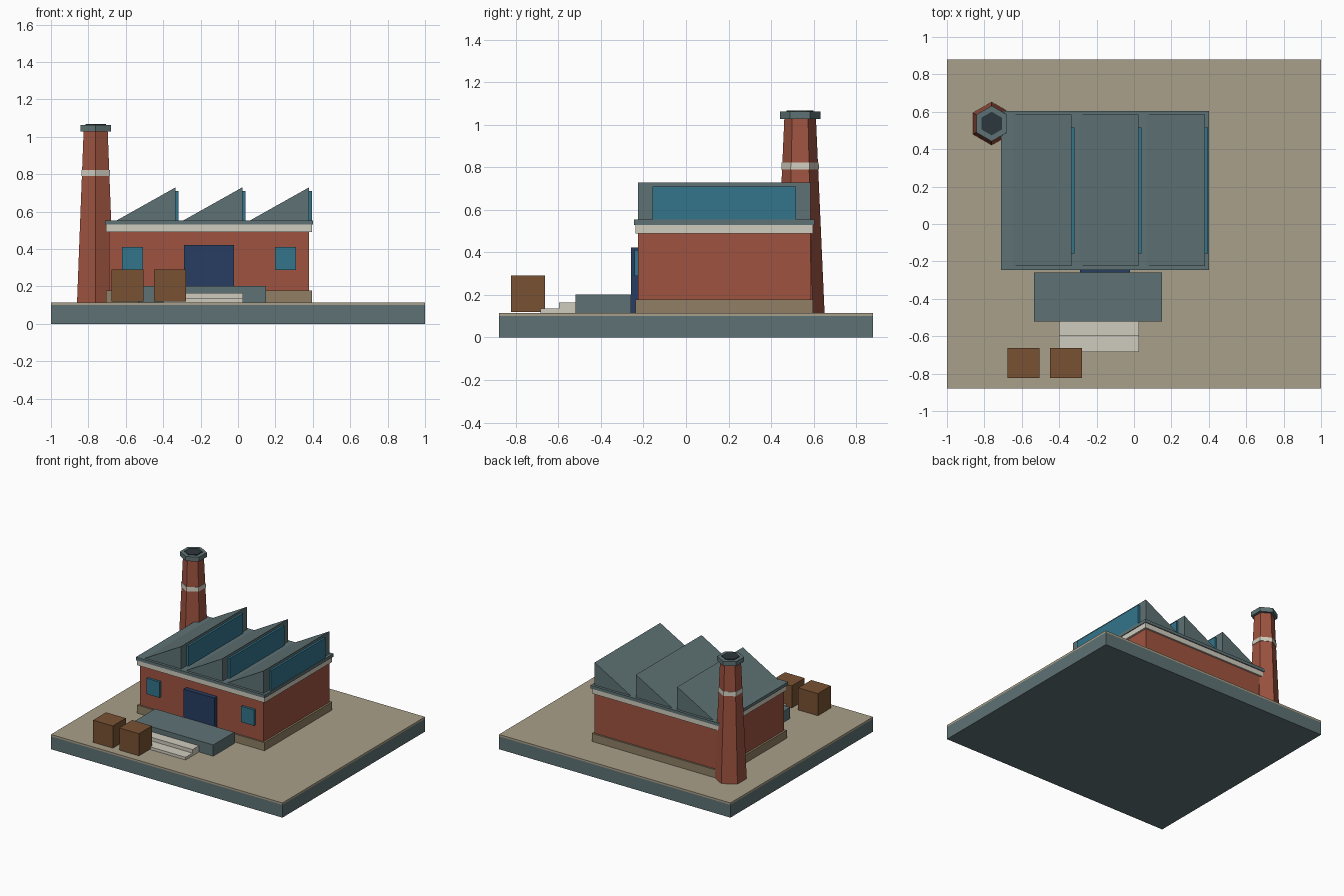
import bpy, bmesh, math

if "Cube" in bpy.data.objects:
    bpy.data.objects.remove(bpy.data.objects["Cube"])


def material(name, r, g, b):
    m = bpy.data.materials.new(name)
    m.diffuse_color = [(c / 255) ** 2.2 for c in (r, g, b)] + [1]
    m.use_nodes = True
    m.node_tree.nodes["Principled BSDF"].inputs["Base Color"].default_value = m.diffuse_color
    return m


SLATE = material("slate", 95, 114, 116)
SAND = material("sand", 168, 158, 136)
STONE = material("stone", 142, 126, 100)
BRICK = material("brick", 157, 84, 66)
CREAM = material("cream", 206, 202, 188)
GLASS = material("glass", 54, 116, 138)
NAVY = material("navy", 44, 64, 98)
WOOD = material("wood", 120, 82, 54)
SOOT = material("soot", 48, 58, 62)


def finish(name, bm, mat):
    bmesh.ops.recalc_face_normals(bm, faces=bm.faces)
    me = bpy.data.meshes.new(name)
    bm.to_mesh(me)
    bm.free()
    me.materials.append(mat)
    ob = bpy.data.objects.new(name, me)
    bpy.context.collection.objects.link(ob)
    return ob


def box(name, x, y, z, mat):
    """Box from (min, max) ranges."""
    bm = bmesh.new()
    bmesh.ops.create_cube(bm, size=1)
    for v in bm.verts:
        v.co = [(a + b) / 2 + c * (b - a) for (a, b), c in zip((x, y, z), v.co)]
    return finish(name, bm, mat)


def hexagon(name, r1, r2, z1, z2, mat, cx=-0.761, cy=0.537):
    """Tapered six-sided drum with corners facing front and back."""
    bm = bmesh.new()
    rings = []
    for r, z in ((r1, z1), (r2, z2)):
        angles = [math.radians(30 + 60 * i) for i in range(6)]
        rings.append([bm.verts.new((cx + r * math.cos(a), cy + r * math.sin(a), z)) for a in angles])
    low, high = rings
    bm.faces.new(low)
    bm.faces.new(high)
    for i in range(6):
        j = (i + 1) % 6
        bm.faces.new((low[i], low[j], high[j], high[i]))
    return finish(name, bm, mat)


def tooth(name, x0, x1, y0, y1, z0, z1, mat):
    """Triangular roof prism, upright on its right side."""
    bm = bmesh.new()
    f = bm.faces.new([bm.verts.new(p) for p in ((x0, y0, z0), (x1, y0, z0), (x1, y0, z1))])
    ext = bmesh.ops.extrude_face_region(bm, geom=[f], use_keep_orig=True)
    for v in ext["geom"]:
        if isinstance(v, bmesh.types.BMVert):
            v.co.y = y1
    return finish(name, bm, mat)


G = 0.115            # ground level
CX, CY = -0.155, 0.18  # building centre


def layer(name, hx, hy, z, mat):
    """Box centred on the building."""
    box(name, (CX - hx, CX + hx), (CY - hy, CY + hy), z, mat)


# Ground
box("base", (-1, 1), (-0.88, 0.88), (0, 0.1), SLATE)
box("yard", (-1, 1), (-0.88, 0.88), (0.1, G), SAND)

# Building body
layer("plinth", 0.55, 0.418, (G, 0.178), STONE)
layer("walls", 0.535, 0.405, (G, 0.5), BRICK)
layer("cornice", 0.55, 0.418, (0.49, 0.53), CREAM)
layer("roof_slab", 0.556, 0.425, (0.53, 0.554), SLATE)

# Sawtooth roof with skylights
pitch = 1.07 / 3
for i in range(3):
    x0 = CX - 0.535 + i * pitch
    x1 = x0 + pitch
    tooth(f"roof_tooth_{i + 1}", x0, x1, CY - 0.405, CY + 0.405, 0.53, 0.73, SLATE)
    box(f"skylight_{i + 1}", (x1 - 0.01, x1 + 0.016), (CY - 0.337, CY + 0.337), (0.55, 0.71), GLASS)

# Door and windows
box("door", (CX - 0.133, CX + 0.133), (-0.259, -0.22), (G, 0.423), NAVY)
for side, s in (("left", -1), ("right", 1)):
    x = CX + s * 0.409
    box(f"window_{side}", (x - 0.056, x + 0.056), (-0.243, -0.22), (0.289, 0.412), GLASS)

# Loading dock and steps
box("loading_dock", (-0.535, 0.15), (-0.52, -0.259), (G, 0.203), SLATE)
box("upper_step", (-0.402, 0.026), (-0.598, -0.52), (G, 0.164), CREAM)
box("lower_step", (-0.402, 0.026), (-0.684, -0.598), (G, 0.136), CREAM)

# Crates
for i, x in enumerate((-0.59, -0.364)):
    box(f"crate_{i + 1}", (x - 0.085, x + 0.085), (-0.824, -0.664), (0.119, 0.292), WOOD)

# Chimney
hexagon("chimney_shaft", 0.115, 0.074, G, 1.04, BRICK)
hexagon("chimney_band", 0.089, 0.087, 0.79, 0.823, CREAM)
hexagon("chimney_cap", 0.095, 0.095, 1.028, 1.063, SLATE)
hexagon("chimney_mouth", 0.063, 0.063, 1.05, 1.069, SOOT)
